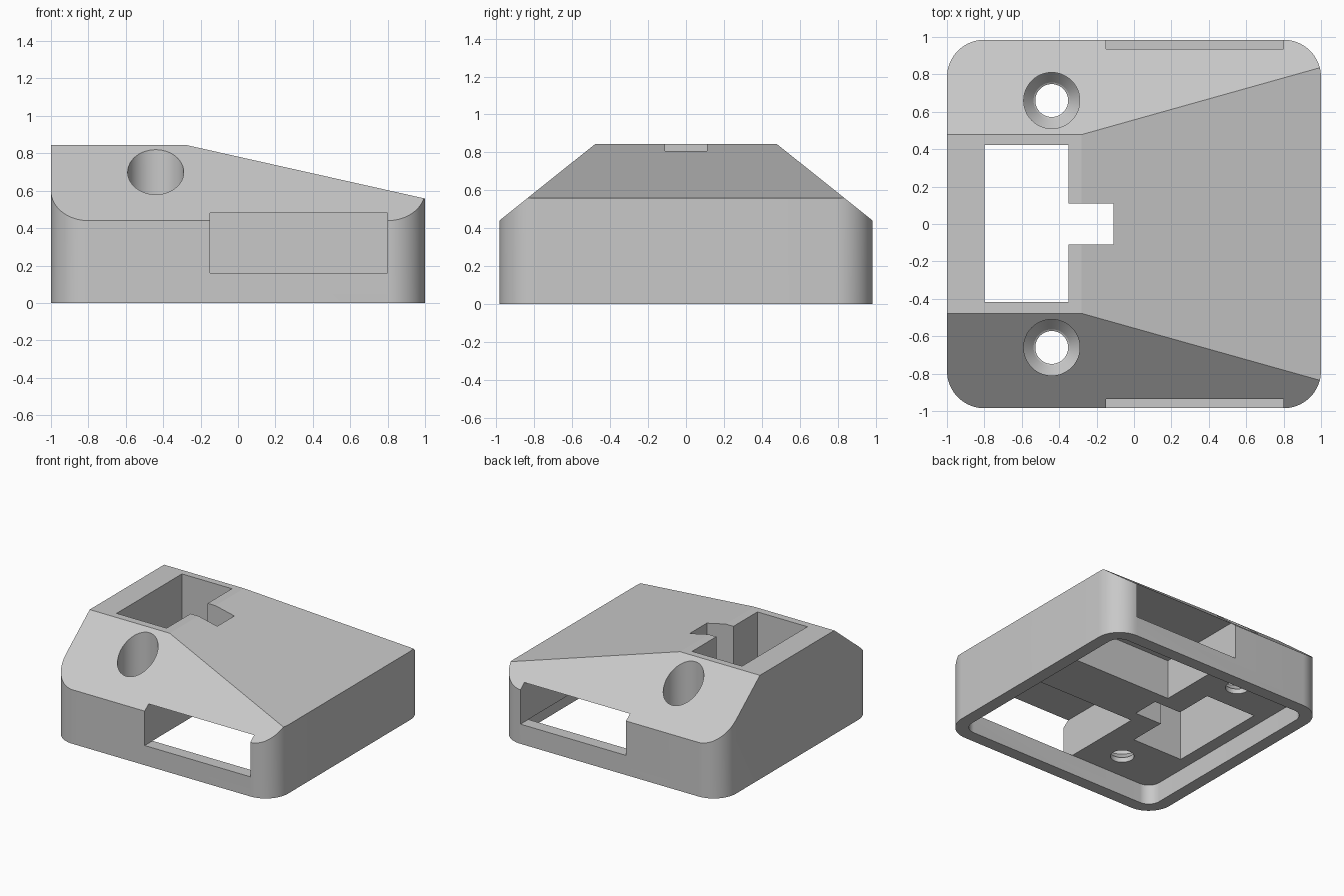
import bpy, bmesh, math
from mathutils import Vector

if "Cube" in bpy.data.objects:
    bpy.data.objects.remove(bpy.data.objects["Cube"])

grey = bpy.data.materials.new("light_grey")
grey.diffuse_color = (0.58, 0.58, 0.58, 1)
grey.use_nodes = True
grey.node_tree.nodes["Principled BSDF"].inputs["Base Color"].default_value = grey.diffuse_color


def make_object(name, bm):
    bmesh.ops.recalc_face_normals(bm, faces=bm.faces[:])
    mesh = bpy.data.meshes.new(name)
    bm.to_mesh(mesh)
    bm.free()
    mesh.materials.append(grey)
    ob = bpy.data.objects.new(name, mesh)
    bpy.context.collection.objects.link(ob)
    return ob


def prism(points, offset):
    """Extrude a flat outline along an offset."""
    bm = bmesh.new()
    face = bm.faces.new([bm.verts.new(p) for p in points])
    new = bmesh.ops.extrude_face_region(bm, geom=[face])["geom"]
    verts = [g for g in new if isinstance(g, bmesh.types.BMVert)]
    bmesh.ops.translate(bm, verts=verts, vec=offset)
    return bm


def rounded_rect(hx, hy, r, z, seg=16):
    pts = []
    for k, (sx, sy) in enumerate([(1, 1), (-1, 1), (-1, -1), (1, -1)]):
        for i in range(seg + 1):
            a = math.pi / 2 * (k + i / seg)
            pts.append((sx * (hx - r) + r * math.cos(a),
                        sy * (hy - r) + r * math.sin(a), z))
    return pts


def revolved(profile, cx, cy, seg=48):
    """Closed solid of revolution from (radius, height) pairs."""
    bm = bmesh.new()
    rings = [[bm.verts.new((cx + r * math.cos(2 * math.pi * i / seg),
                            cy + r * math.sin(2 * math.pi * i / seg), z))
              for i in range(seg)] for r, z in profile]
    for a, b in zip(rings, rings[1:]):
        for i in range(seg):
            j = (i + 1) % seg
            bm.faces.new((a[i], a[j], b[j], b[i]))
    bm.faces.new(rings[0])
    bm.faces.new(rings[-1])
    return bm


# Rounded block, planed off by the sloping top and two side chamfers
HX, HY, TOP = 1.0, 0.985, 0.845
bm = prism(rounded_rect(HX, HY, 0.2, 0), (0, 0, TOP))
planes = [((-0.28, 0, TOP), (0.287, 0, 1.28))]
planes += [((0, s * 0.478, TOP), (0, s * 0.405, 0.507)) for s in (1, -1)]
for co, no in planes:
    cut = bmesh.ops.bisect_plane(bm, geom=bm.verts[:] + bm.edges[:] + bm.faces[:],
                                 plane_co=co, plane_no=Vector(no).normalized(),
                                 clear_outer=True)
    rim = [g for g in cut["geom_cut"] if isinstance(g, bmesh.types.BMEdge)]
    bmesh.ops.holes_fill(bm, edges=[e for e in rim if e.is_boundary], sides=0)
body = make_object("housing", bm)

# Shallow recess in the underside
cutters = [make_object("base_recess", prism(rounded_rect(0.9, 0.885, 0.1, -0.1), (0, 0, 0.26)))]

# T-shaped opening through the top
tee = [(-0.8, -0.418), (-0.35, -0.418), (-0.35, -0.11), (-0.11, -0.11),
       (-0.11, 0.11), (-0.35, 0.11), (-0.35, 0.422), (-0.8, 0.422)]
cutters.append(make_object("top_opening", prism([(x, y, 0.05) for x, y in tee], (0, 0, 1))))

# Side pockets and countersunk screw holes
pocket = [(0.21, 0.05), (0.8, 0.05), (0.885, 0.16), (1.1, 0.16), (1.1, 0.48), (0.21, 0.48)]
screw = [(0.088, 0.05), (0.088, 0.2), (0.097, 0.205), (0.15, 0.265), (0.15, 1.0)]
for s in (1, -1):
    cutters.append(make_object("side_pocket", prism([(-0.15, s * y, z) for y, z in pocket], (0.95, 0, 0))))
    cutters.append(make_object("screw_hole", revolved(screw, -0.44, s * 0.66)))

bpy.context.view_layer.objects.active = body
body.select_set(True)
for c in cutters:
    mod = body.modifiers.new("cut", 'BOOLEAN')
    mod.operation = 'DIFFERENCE'
    mod.solver = 'EXACT'
    mod.object = c
    bpy.ops.object.modifier_apply(modifier=mod.name)
    bpy.data.objects.remove(c, do_unlink=True)

bpy.ops.object.shade_smooth_by_angle(angle=math.radians(10))
